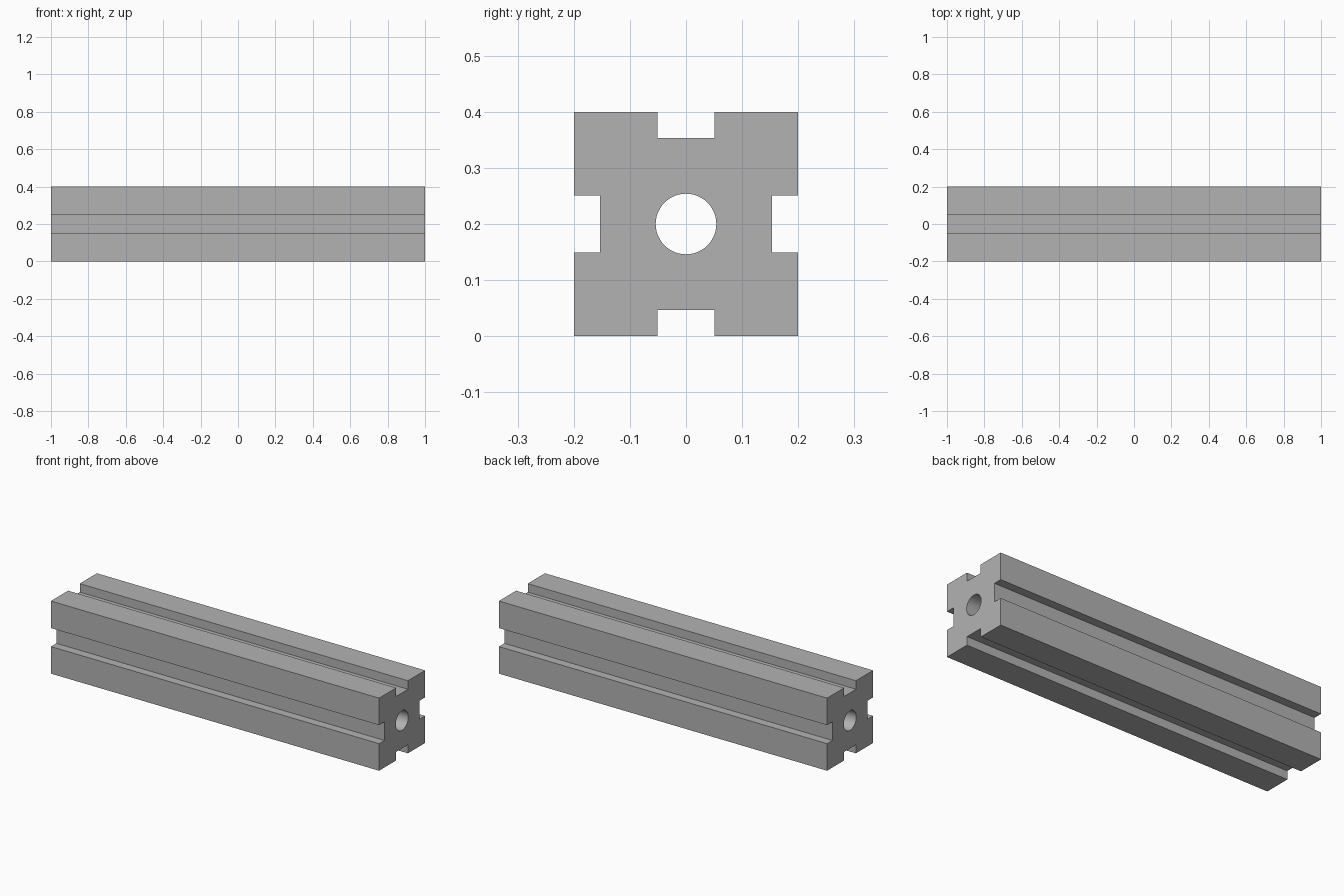
import bpy, bmesh, math
from mathutils import Matrix, Vector

default = bpy.data.objects.get("Cube")
if default:
    bpy.data.objects.remove(default, do_unlink=True)

LENGTH, HALF = 2.0, 0.2
SLOT_HALF, SLOT_FLOOR = 0.051, 0.153
BORE_RADIUS, BORE_SIDES = 0.054, 64

# Plain grey metal
metal = bpy.data.materials.new("grey metal")
grey = (0.45, 0.45, 0.45, 1.0)
metal.use_nodes = True
metal.diffuse_color = grey
metal.node_tree.nodes["Principled BSDF"].inputs["Base Color"].default_value = grey


def add_loop(bm, points):
    """Closed ring of edges in the end plane."""
    verts = [bm.verts.new(p) for p in points]
    return [bm.edges.new((v, verts[i - 1])) for i, v in enumerate(verts)]


# One side of the section: corner, then the slot; turned four times
side = [(HALF, -HALF), (HALF, -SLOT_HALF), (SLOT_FLOOR, -SLOT_HALF),
        (SLOT_FLOOR, SLOT_HALF), (HALF, SLOT_HALF)]
centre = Vector((-LENGTH / 2, 0, HALF))
outline = [centre + Matrix.Rotation(turn * math.pi / 2, 3, "X") @ Vector((0, y, z))
           for turn in range(4) for y, z in side]

# Round bore through the middle
angles = [2 * math.pi * i / BORE_SIDES for i in range(BORE_SIDES)]
bore = [centre + BORE_RADIUS * Vector((0, math.cos(a), math.sin(a))) for a in angles]

# Fill the section and extrude it along the bar
bm = bmesh.new()
edges = add_loop(bm, outline) + add_loop(bm, bore)
bmesh.ops.triangle_fill(bm, edges=edges, use_beauty=True)
result = bmesh.ops.extrude_face_region(bm, geom=bm.faces[:], use_keep_orig=True)
far_end = [g for g in result["geom"] if isinstance(g, bmesh.types.BMVert)]
bmesh.ops.translate(bm, verts=far_end, vec=(LENGTH, 0, 0))
bmesh.ops.recalc_face_normals(bm, faces=bm.faces[:])

mesh = bpy.data.meshes.new("slotted_bar")
bm.to_mesh(mesh)
bm.free()
mesh.materials.append(metal)
bar = bpy.data.objects.new("slotted_bar", mesh)
bpy.context.collection.objects.link(bar)

# Smooth bore, crisp edges
bpy.ops.object.select_all(action="DESELECT")
bar.select_set(True)
bpy.context.view_layer.objects.active = bar
bpy.ops.object.shade_smooth_by_angle(angle=math.radians(30))
